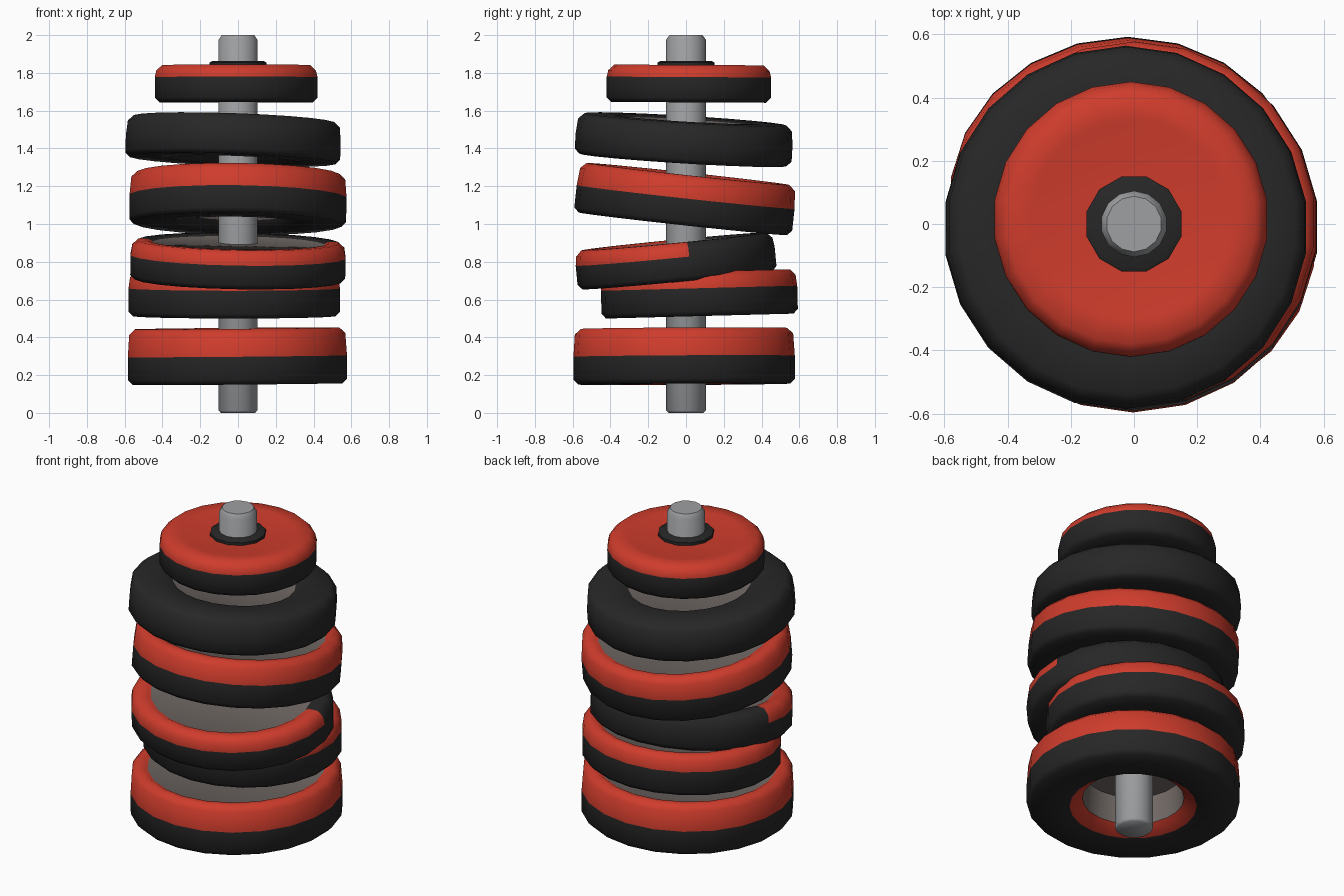
import bpy, bmesh, math

if "Cube" in bpy.data.objects:
    bpy.data.objects.remove(bpy.data.objects["Cube"])


def material(name, rgb):
    m = bpy.data.materials.new(name)
    m.diffuse_color = (*rgb, 1)
    m.use_nodes = True
    m.node_tree.nodes["Principled BSDF"].inputs["Base Color"].default_value = m.diffuse_color
    return m


BLACK, RED, STEEL, DISC = range(4)
MATS = [material("rubber_black", (0.020, 0.020, 0.020)),
        material("rim_red", (0.62, 0.045, 0.025)),
        material("steel_grey", (0.34, 0.35, 0.36)),
        material("disc_grey", (0.17, 0.145, 0.135))]


def lathe(name, profile, segs, loc=(0, 0, 0), tilt=(0, 0), scale=(1, 1), rule=None):
    """Spin (radius, z, material of the next band) points around z."""
    bm = bmesh.new()
    rings = []
    for r, z, _ in profile:
        rings.append([bm.verts.new((r * math.cos(a), r * math.sin(a), z))
                      for a in (2 * math.pi * (i + 0.5) / segs for i in range(segs))])
    for k in range(len(rings) - 1):
        for i in range(segs):
            j = (i + 1) % segs
            f = bm.faces.new((rings[k][i], rings[k][j], rings[k + 1][j], rings[k + 1][i]))
            f.material_index = profile[k][2]
            if rule:
                f.material_index = rule(f.calc_center_median(), f.material_index)
    bm.faces.new(rings[0]).material_index = profile[0][2]
    bm.faces.new(rings[-1]).material_index = profile[-1][2]
    bmesh.ops.recalc_face_normals(bm, faces=bm.faces[:])
    me = bpy.data.meshes.new(name)
    bm.to_mesh(me)
    bm.free()
    ob = bpy.data.objects.new(name, me)
    bpy.context.collection.objects.link(ob)
    for m in MATS:
        me.materials.append(m)
    ob.location = loc
    ob.rotation_euler = (math.radians(tilt[0]), math.radians(tilt[1]), 0)
    ob.scale = (scale[0], scale[1], 1)
    bpy.ops.object.select_all(action='DESELECT')
    ob.select_set(True)
    bpy.context.view_layer.objects.active = ob
    bpy.ops.object.shade_smooth_by_angle(angle=math.radians(50))
    return ob


def plate(name, loc, tilt, R, h, split, inner, top=RED, lip=BLACK, disc=DISC,
          recess=0.012, hole=0.35, scale=(1, 1), rule=None):
    t = h / 2
    profile = [(0.02, t - recess, disc),            # top disc
               (inner, t - recess, top),            # rim step
               (inner + 0.02, t, top),
               (R - 0.04, t, top),
               (R - 0.008, t - 0.03, top),
               (R, split, BLACK),                   # colour split on the wall
               (R, -t + 0.025, BLACK),
               (R - 0.025, -t, BLACK),
               (hole, -t, lip),                     # hollow underside
               (hole - 0.07, -t + 0.05, DISC),
               (hole - 0.08, t - 0.08, DISC),
               (0.02, t - 0.08, DISC)]
    return lathe(name, profile, 22, loc, tilt, scale, rule)


# Central bar
lathe("bar", [(0.093, 0, STEEL), (0.105, 0.012, STEEL),
              (0.105, 1.975, STEEL), (0.088, 2.0, STEEL)], 14)

# Six plates from bottom to top
plate("plate_bottom", (-0.003, -0.01, 0.30), (0.3, -0.5), 0.586, 0.295, 0.0, 0.49, lip=RED)
plate("plate_second", (-0.02, 0.07, 0.63), (1.5, 0), 0.565, 0.235, 0.03, 0.47, scale=(1, 0.92))
plate("plate_third", (0, -0.055, 0.805), (5.5, 1), 0.575, 0.205, 0.025, 0.46, scale=(1, 0.92),
      rule=lambda c, m: BLACK if m == RED and c.y > 0.1 else m)
plate("plate_fourth", (0, -0.003, 1.133), (-6.2, 0.8), 0.58, 0.265, 0.01, 0.48)
plate("plate_fifth", (-0.025, -0.01, 1.447), (-3.5, 2), 0.575, 0.215, 0.0, 0.34, top=BLACK)
plate("plate_top", (-0.01, 0.015, 1.743), (-0.3, 0), 0.435, 0.198, 0.035, 0.3, disc=RED,
      recess=0.004, hole=0.22)

# Collar on the top plate
lathe("collar", [(0.14, 1.863, BLACK), (0.155, 1.855, BLACK), (0.155, 1.82, BLACK)], 12)
